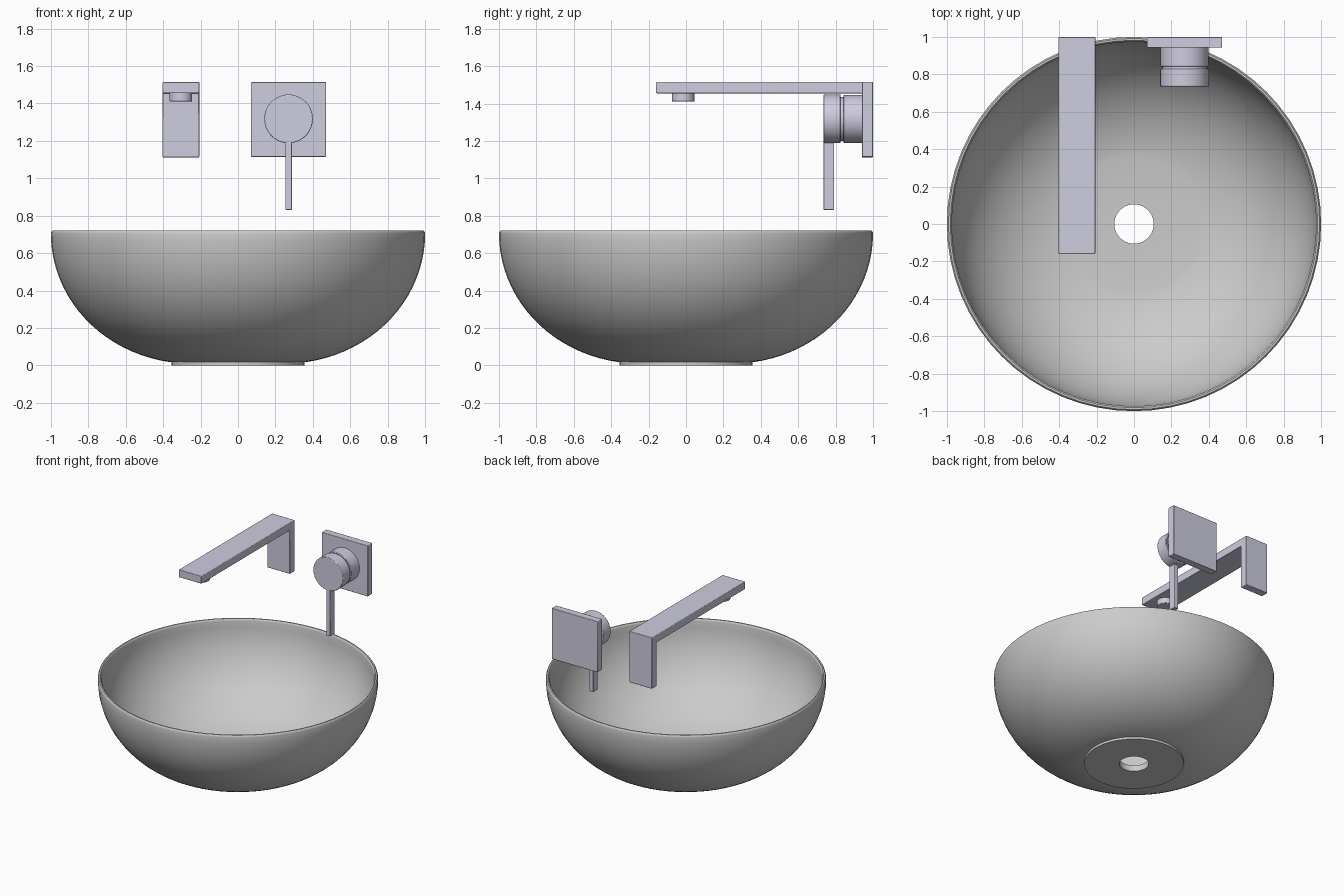
import bpy, bmesh, math
from mathutils import Matrix

if "Cube" in bpy.data.objects:
    bpy.data.objects.remove(bpy.data.objects["Cube"])

metal = bpy.data.materials.new("brushed_metal")
metal.diffuse_color = (0.62, 0.61, 0.74, 1)
metal.use_nodes = True
metal.node_tree.nodes["Principled BSDF"].inputs["Base Color"].default_value = metal.diffuse_color


def finish(name, bm, mat=None, bevel=0.0, angle=35):
    bmesh.ops.recalc_face_normals(bm, faces=bm.faces)
    mesh = bpy.data.meshes.new(name)
    bm.to_mesh(mesh)
    bm.free()
    ob = bpy.data.objects.new(name, mesh)
    bpy.context.collection.objects.link(ob)
    if mat:
        mesh.materials.append(mat)
    if bevel:
        m = ob.modifiers.new("bevel", 'BEVEL')
        m.width, m.segments, m.limit_method = bevel, 2, 'ANGLE'
    bpy.ops.object.select_all(action='DESELECT')
    ob.select_set(True)
    bpy.context.view_layer.objects.active = ob
    bpy.ops.object.shade_smooth_by_angle(angle=math.radians(angle))
    return ob


def lathe(name, profile, steps=64):
    # closed (radius, z) profile spun into a ring solid
    bm = bmesh.new()
    rings = [[bm.verts.new((r * math.cos(a), r * math.sin(a), z)) for r, z in profile]
             for a in (2 * math.pi * i / steps for i in range(steps))]
    n = len(profile)
    for i in range(steps):
        a, b = rings[i], rings[(i + 1) % steps]
        for j in range(n):
            k = (j + 1) % n
            bm.faces.new((a[j], b[j], b[k], a[k]))
    return finish(name, bm)


def extrude_x(name, pts, x0, x1, bevel):
    # (y, z) outline extruded along x
    bm = bmesh.new()
    face = bm.faces.new([bm.verts.new((x0, y, z)) for y, z in pts])
    new = bmesh.ops.extrude_face_region(bm, geom=[face])["geom"]
    bmesh.ops.translate(bm, vec=(x1 - x0, 0, 0),
                        verts=[v for v in new if isinstance(v, bmesh.types.BMVert)])
    return finish(name, bm, metal, bevel)


def box(name, x, y, z, bevel=0.004):
    return extrude_x(name, [(y[0], z[0]), (y[1], z[0]), (y[1], z[1]), (y[0], z[1])], x[0], x[1], bevel)


def cylinder(name, center, r, depth, along_y=True, bevel=0.004):
    bm = bmesh.new()
    rot = Matrix.Rotation(math.pi / 2, 4, 'X') if along_y else Matrix()
    bmesh.ops.create_cone(bm, cap_ends=True, segments=48, radius1=r, radius2=r, depth=depth,
                          matrix=Matrix.Translation(center) @ rot)
    return finish(name, bm, metal, bevel)


# Basin: foot, curved outer wall, rounded rim, inner wall, floor and drain hole
def wall(cr, a, b, r_end, z_top=0.705, n=20):
    t0 = math.acos((r_end - cr) / a)
    return [(cr + a * math.cos(t0 * (1 - i / n)), z_top - b * math.sin(t0 * (1 - i / n)))
            for i in range(n + 1)]


outer = wall(0.25, 0.75, 0.695, 0.36)
inner = wall(0.25, 0.724, 0.665, 0.36)[::-1]
rim = [(0.998, 0.714), (0.992, 0.72), (0.982, 0.72), (0.976, 0.714)]
floor_z = inner[-1][1]
lathe("basin", [(0.105, 0), (0.355, 0), (0.355, outer[0][1])] + outer + rim + inner + [(0.105, floor_z)])

# Wall spout: L-shaped bar with an aerator under the tip
extrude_x("spout", [(-0.16, 1.455), (0.94, 1.455), (0.94, 1.112), (1, 1.112), (1, 1.515), (-0.16, 1.515)],
          -0.403, -0.207, 0.004)
cylinder("aerator", (-0.305, -0.015, 1.435), 0.06, 0.05, along_y=False)

# Mixer valve: wall plate, two-part round body and lever
box("valve_plate", (0.07, 0.47), (0.942, 1), (1.115, 1.515))
cylinder("valve_collar", (0.27, 0.894, 1.318), 0.128, 0.104)
cylinder("valve_neck", (0.27, 0.83, 1.318), 0.118, 0.05)
cylinder("valve_knob", (0.27, 0.781, 1.318), 0.13, 0.092)
box("lever", (0.253, 0.288), (0.735, 0.792), (0.832, 1.215), 0.003)
